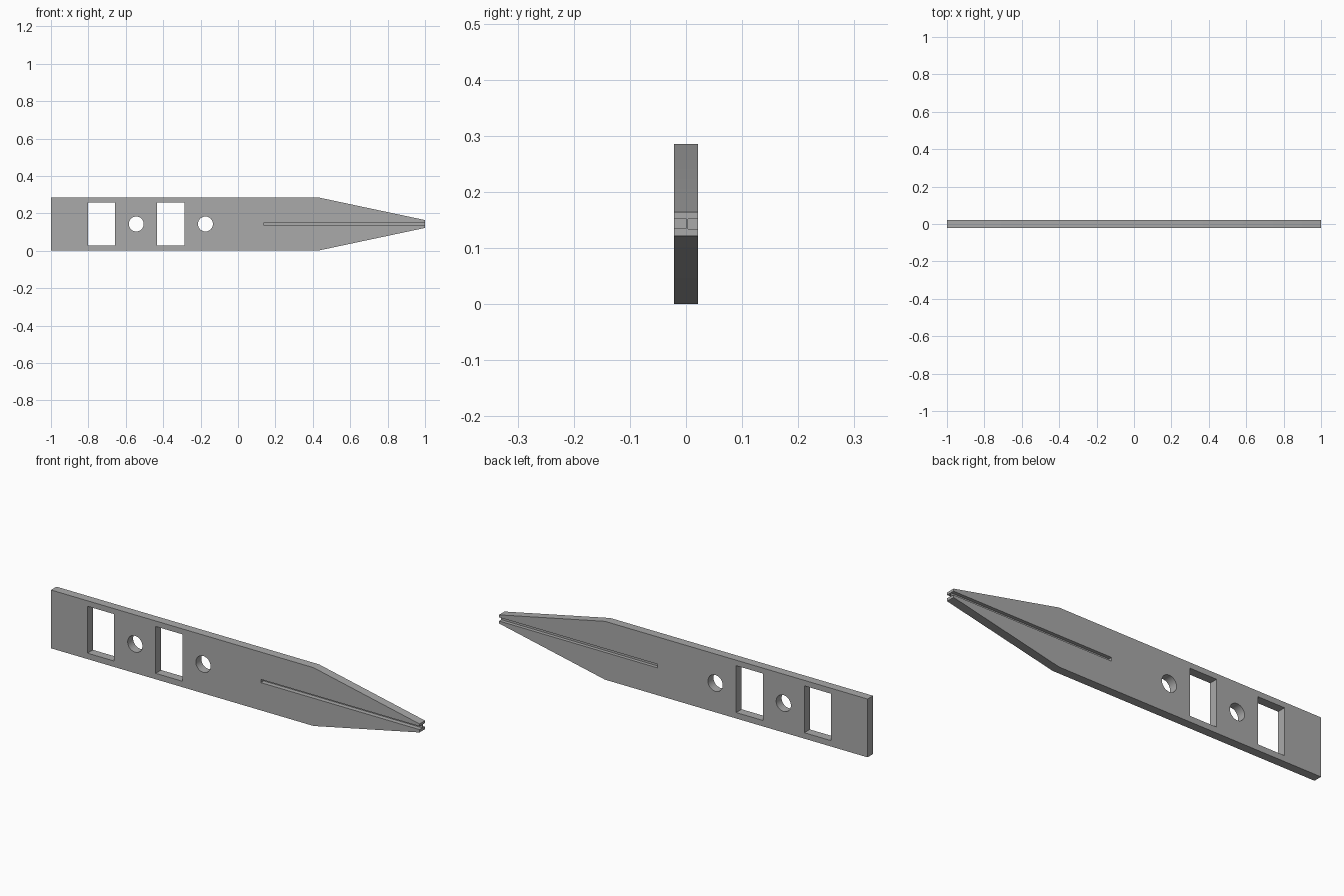
import bpy
import math
from mathutils import Matrix

if "Cube" in bpy.data.objects:
    bpy.data.objects.remove(bpy.data.objects["Cube"], do_unlink=True)

HEIGHT = 0.286
MID = HEIGHT / 2
HALF_T = 0.0212

grey = bpy.data.materials.new("plain grey")
grey.use_nodes = True
grey.diffuse_color = (0.4, 0.4, 0.4, 1)
grey.node_tree.nodes["Principled BSDF"].inputs["Base Color"].default_value = (0.4, 0.4, 0.4, 1)


def prism(name, outline, y0, y1):
    """Extrude an (x, z) outline from y0 to y1."""
    n = len(outline)
    verts = [(x, y, z) for y in (y0, y1) for x, z in outline]
    faces = [tuple(range(n)), tuple(range(2 * n - 1, n - 1, -1))]
    faces += [(i, i + n, (i + 1) % n + n, (i + 1) % n) for i in range(n)]
    mesh = bpy.data.meshes.new(name)
    mesh.from_pydata(verts, [], faces)
    mesh.materials.append(grey)
    obj = bpy.data.objects.new(name, mesh)
    bpy.context.collection.objects.link(obj)
    return obj


def box(name, x0, x1, z0, z1, y0=-0.1, y1=0.1):
    return prism(name, [(x0, z0), (x1, z0), (x1, z1), (x0, z1)], y0, y1)


def disc(name, x, z, r, n=48):
    angles = [math.tau * i / n for i in range(n)]
    return prism(name, [(x + r * math.cos(a), z + r * math.sin(a)) for a in angles], -0.1, 0.1)


# Flat plate with a tapered, blunt tip
lower = [(-1, 0), (0.425, 0), (1, 0.122)]
plate = prism("tapered_plate", lower + [(x, HEIGHT - z) for x, z in reversed(lower)], -HALF_T, HALF_T)

# Two windows, each followed by a round hole
cutters = []
for i, x in enumerate((-0.802, -0.432)):
    cutters.append(box(f"window_cutter_{i}", x, x + 0.145, 0.029, 0.259))
    cutters.append(disc(f"hole_cutter_{i}", x + 0.258, MID, 0.04))

# Grooves on both broad faces, leaving a thin web between them
cutters.append(box("front_groove_cutter", 0.139, 1.1, 0.136, 0.152, -0.1, 0.001))
cutters.append(box("back_groove_cutter", 0.139, 1.1, 0.134, 0.152, 0.004, 0.1))

for cutter in cutters:
    mod = plate.modifiers.new(cutter.name, 'BOOLEAN')
    mod.object = cutter
    mod.operation = 'DIFFERENCE'
    mod.solver = 'EXACT'

# Apply the cuts and remove the cutters
bpy.context.view_layer.objects.active = plate
plate.select_set(True)
for mod in list(plate.modifiers):
    bpy.ops.object.modifier_apply(modifier=mod.name)
for cutter in cutters:
    bpy.data.objects.remove(cutter, do_unlink=True)
bpy.ops.object.shade_smooth_by_angle(angle=math.radians(30))
